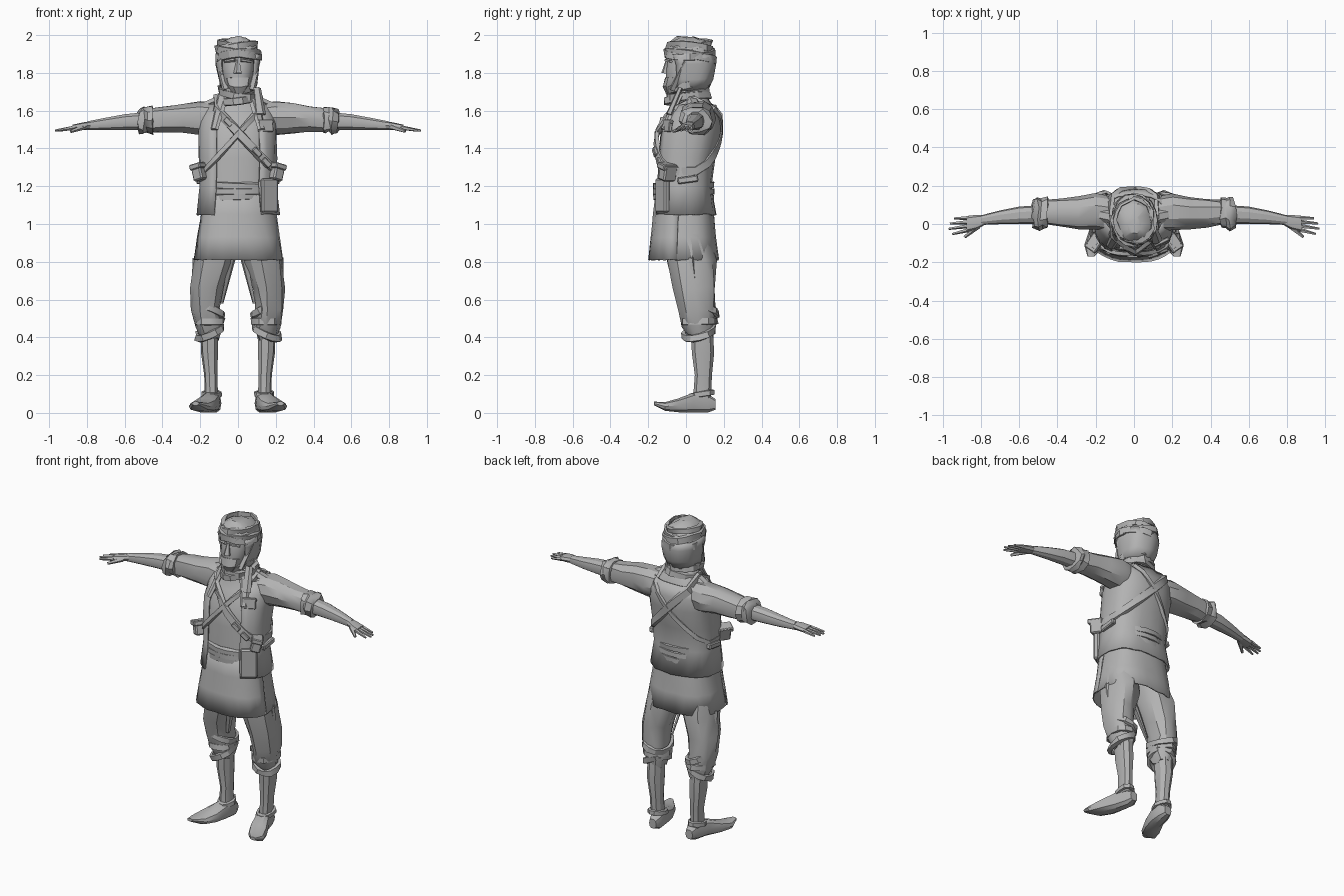
import bpy, bmesh, math, random
from mathutils import Vector

random.seed(4)
if "Cube" in bpy.data.objects:
    bpy.data.objects.remove(bpy.data.objects["Cube"])

grey = bpy.data.materials.new("plain grey")
grey.use_nodes = True
tone = (0.45, 0.45, 0.45, 1)
grey.diffuse_color = tone
grey.node_tree.nodes["Principled BSDF"].inputs["Base Color"].default_value = tone


def build(name, verts, faces, thick=0, angle=32):
    mesh = bpy.data.meshes.new(name)
    mesh.from_pydata([tuple(v) for v in verts], [], faces)
    bm = bmesh.new()
    bm.from_mesh(mesh)
    bmesh.ops.recalc_face_normals(bm, faces=bm.faces)
    bm.to_mesh(mesh)
    bm.free()
    mesh.materials.append(grey)
    obj = bpy.data.objects.new(name, mesh)
    bpy.context.collection.objects.link(obj)
    if thick:
        mod = obj.modifiers.new("cloth", "SOLIDIFY")
        mod.thickness = thick
        mod.offset = 0
    bpy.ops.object.select_all(action='DESELECT')
    obj.select_set(True)
    bpy.context.view_layer.objects.active = obj
    bpy.ops.object.shade_smooth_by_angle(angle=math.radians(angle))
    return obj


def power(v, p):
    return math.copysign(abs(v) ** p, v)


def loft(name, rings, n=14, axis='z', s=1, p=0.85, jitter=0, arc=None, cap=True, thick=0):
    """Skin over rings of (x, y, z, radius, radius) set across one axis."""
    count = n + 1 if arc else n
    start, end = arc or (0, 360)
    verts, faces = [], []
    for x, y, z, a, b in rings:
        for i in range(count):
            t = math.radians(start + (end - start) * i / n)
            u, v = a * power(math.cos(t), p), b * power(math.sin(t), p)
            off = {'z': (u, v, 0), 'x': (0, u, v), 'y': (u, 0, v)}[axis]
            pt = Vector((x, y, z)) + Vector(off)
            pt += Vector([random.uniform(-jitter, jitter) for _ in range(3)])
            verts.append((pt.x * s, pt.y, pt.z))
    for r in range(len(rings) - 1):
        for i in range(n):
            j = (i + 1) % count
            faces.append((r * count + i, r * count + j, (r + 1) * count + j, (r + 1) * count + i))
    if cap and not arc:
        faces.append(tuple(range(count)))
        faces.append(tuple(range(len(verts) - count, len(verts))))
    return build(name, verts, faces, thick)


def ribbon(name, path, width, thick, centre, jitter=0):
    """Closed flat band along a path that circles a centre."""
    verts, faces, n = [], [], len(path)
    path = [Vector(q) for q in path]
    for i, q in enumerate(path):
        tangent = (path[(i + 1) % n] - path[i - 1]).normalized()
        out = Vector((q.x - centre[0], q.y - centre[1], 0)).normalized()
        side = tangent.cross(out).normalized() * width / 2
        for k, h in ((-1, -1), (1, -1), (0.8, 1), (-0.8, 1)):
            wob = random.uniform(-jitter, jitter)
            verts.append(q + side * k + out * (h * thick / 2 + wob))
    for i in range(n):
        for k in range(4):
            j, m = (i + 1) % n, (k + 1) % 4
            faces.append((i * 4 + k, j * 4 + k, j * 4 + m, i * 4 + m))
    return build(name, verts, faces)


def wrap(name, c, a, b, width, thick, tx=0, ty=0, jitter=0, n=18):
    path = []
    for i in range(n):
        t = 2 * math.pi * i / n
        u, v = math.cos(t), math.sin(t)
        path.append((c[0] + a * u, c[1] + b * v, c[2] + tx * u + ty * v))
    return ribbon(name, path, width, thick, c, jitter)


def limb(name, p0, p1, r0, r1, s=1, n=6, flat=1):
    p0, p1 = [Vector((q[0] * s, q[1], q[2])) for q in (p0, p1)]
    turn = (p1 - p0).to_track_quat('Z', 'Y')
    verts = []
    for q, r in ((p0, r0), (p1, r1)):
        for i in range(n):
            t = 2 * math.pi * i / n
            verts.append(q + turn @ Vector((r * math.cos(t), r * flat * math.sin(t), 0)))
    faces = [(i, (i + 1) % n, n + (i + 1) % n, n + i) for i in range(n)]
    faces += [tuple(range(n)), tuple(range(n, 2 * n))]
    return build(name, verts, faces)


def box(name, loc, size, rot=(0, 0, 0), bevel=0.008):
    bpy.ops.mesh.primitive_cube_add(size=1, location=loc, rotation=[math.radians(r) for r in rot])
    obj = bpy.context.object
    obj.name = name
    obj.scale = size
    bpy.ops.object.transform_apply(location=False, rotation=False, scale=True)
    obj.modifiers.new("soft edge", "BEVEL").width = bevel
    obj.data.materials.append(grey)
    return obj


# Shirt and open vest
torso = [(0, -.01, 1.05, .185, .15), (0, -.015, 1.2, .18, .135), (0, -.005, 1.35, .185, .14),
         (0, .015, 1.48, .185, .15), (0, .04, 1.56, .18, .125), (0, .045, 1.63, .14, .095),
         (0, .03, 1.69, .075, .07)]
loft("shirt", torso, n=20, p=0.8)
vest = [(x, y, z, a + .017, b + .012) for x, y, z, a, b in torso[:-1]]
vest[0] = (0, -.01, 1.05, .215, .165)
loft("vest", vest, n=22, p=0.8, arc=(-60, 240), jitter=.004, thick=.01)


def surface_y(x, z, side):
    """Depth of the vest at a given x and height; side -1 is the front."""
    for lo, hi in zip(torso, torso[1:]):
        if z <= hi[2]:
            break
    f = min(1, (z - lo[2]) / (hi[2] - lo[2]))
    _, y, _, a, b = [p + (q - p) * f for p, q in zip(lo, hi)]
    a, b = a + .02, b + .02
    return y + side * b * max(0, 1 - min(1, abs(x) / a) ** 2.5) ** 0.4


# Tunic skirt in two overlapping panels, and the sash
skirt = [(0, -.01, 1.22, .18, .14), (0, -.01, 1.05, .2, .16), (0, -.01, .93, .22, .172), (0, -.01, .81, .24, .187)]
loft("skirt_front", skirt, n=14, p=0.8, arc=(200, 352), jitter=.003, thick=.008)
loft("skirt_back", [(x, y, z, a - .008, b - .006) for x, y, z, a, b in skirt],
     n=18, p=0.8, arc=(-20, 214), jitter=.004, thick=.008)
for i in range(3):
    wrap("sash_fold", (0, -.012, 1.14 + i * .032), .185, .155, .036, .016, ty=.004 * (i - 1), tx=.008 * (1 - i), jitter=.003)

# Crossed shoulder straps with buckles
for name, x0, z0, x1, z1, w in (("bandolier", -.12, 1.61, .195, 1.28, .05),
                                ("thin_strap", .12, 1.61, -.195, 1.26, .03)):
    steps = [i / 8 for i in range(9)]
    line = [(x0 + (x1 - x0) * f, z0 + (z1 - z0) * f) for f in steps]
    path = [(x, surface_y(x, z, -1), z) for x, z in line]
    path += [(x, surface_y(x, z, 1), z) for x, z in reversed(line)]
    path.append((x0, .045, z0 + .055))
    ribbon(name, path, w, .02, (0, .01), .002)
for x, z in ((-.05, 1.54), (.1, 1.38), (.15, 1.325)):
    box("strap_buckle", (x, surface_y(x, z, -1) - .012, z), (.055, .02, .03), (0, 45, 18 if x > 0 else -10), .004)

# Hip pouches, side bag and chest pocket
for s in (-1, 1):
    box("hip_pouch", (.2 * s, -.095, 1.275), (.06, .08, .09), (0, 15 * s, 35 * s))
    box("pouch_flap", (.207 * s, -.1, 1.305), (.068, .088, .03), (0, 15 * s, 35 * s), .005)
    box("side_pocket", (.205 * s, .01, 1.235), (.03, .11, .035), (8, 0, 0), .006)
    limb("collar_lapel", (.075, -.03, 1.69), (.125, -.12, 1.5), .035, .022, s, flat=.5)
    limb("shoulder_fold", (.09, .03, 1.66), (.24, .06, 1.60), .035, .03, s, flat=.7)
box("hip_bag", (.165, -.125, 1.15), (.1, .035, .18), (0, 0, 32))
box("chest_pocket", (.145, surface_y(.145, 1.52, -1), 1.52), (.085, .02, .065), (-8, 0, 25), .004)
box("pocket_flap", (.145, surface_y(.145, 1.54, -1) - .008, 1.54), (.09, .02, .018), (-8, 0, 25), .004)

for s in (-1, 1):
    # Sleeve, rolled cuff and forearm
    loft("sleeve", [(.12, .055, 1.56, .09, .085), (.2, .065, 1.56, .095, .09), (.29, .06, 1.56, .085, .08),
                    (.38, .06, 1.555, .075, .07), (.47, .06, 1.55, .065, .062)], n=10, axis='x', s=s, jitter=.005)
    loft("rolled_cuff", [(.45, .06, 1.55, .055, .05), (.455, .06, 1.55, .085, .075), (.485, .055, 1.55, .08, .066),
                         (.5, .055, 1.55, .09, .075), (.525, .055, 1.545, .08, .066), (.53, .055, 1.545, .05, .045)],
         n=10, axis='x', s=s, jitter=.008)
    loft("forearm", [(.5, .05, 1.545, .048, .048), (.6, .045, 1.54, .046, .043), (.7, .035, 1.53, .036, .034),
                     (.8, .02, 1.52, .025, .024)], n=10, axis='x', s=s)
    # Hand
    loft("palm", [(.78, .02, 1.522, .024, .022), (.82, .01, 1.518, .038, .02), (.875, 0, 1.51, .042, .016)],
         n=8, axis='x', s=s)
    for i, reach in enumerate((.94, .962, .968, .95)):
        y = .032 - i * .021
        limb("finger", (.865, y, 1.51), (reach, y * 1.3 - .012, 1.495), .012, .006, s, n=5)
    limb("thumb", (.815, -.01, 1.515), (.885, -.068, 1.49), .016, .008, s, n=5)

    # Baggy trouser leg with gathered folds
    loft("trouser_leg", [(.11, 0, .95, .1, .12), (.13, .03, .8, .1, .125), (.16, .045, .66, .085, .11),
                         (.165, .06, .55, .075, .095), (.15, .07, .46, .07, .085), (.145, .08, .39, .045, .055)],
         n=12, s=s, jitter=.01)
    for i in range(3):
        limb("inner_fold", (.025 + .03 * i, -.03 + .05 * i, .84), (.085 + .02 * i, .02 + .03 * i, .58), .03, .012, s, 4, .4)
        wrap("knee_wrap", (.152 * s, .07, .43 + i * .055), .068 + i * .005, .082 + i * .006, .04, .016,
             tx=.03 * s * (i - 1), ty=.022 - .02 * i, jitter=.008, n=12)
    limb("outer_fold", (.215, .03, .82), (.225, .06, .6), .028, .02, s, 5, .6)

    # Calf, ankle and turned-out shoe
    loft("calf", [(.15, .085, .43, .048, .058), (.15, .09, .32, .046, .06), (.143, .092, .2, .036, .046),
                  (.14, .085, .08, .036, .048)], n=9, s=s)
    loft("shoe", [(.13, .155, .045, .025, .03), (.13, .115, .052, .042, .052), (.145, .04, .055, .05, .055),
                  (.175, -.04, .04, .062, .038), (.205, -.11, .034, .055, .024), (.225, -.17, .05, .018, .01)],
         n=10, axis='y', s=s, p=.75)
    wrap("shoe_collar", (.14 * s, .085, .1), .046, .06, .03, .014, ty=.01, jitter=.004, n=10)

# Neck, face and beard
loft("neck", [(0, .03, 1.62, .07, .075), (0, .02, 1.76, .06, .07)], n=10)
loft("face", [(0, -.04, 1.695, .04, .055), (0, -.02, 1.745, .075, .09), (0, -.005, 1.82, .088, .1),
              (0, .01, 1.91, .09, .105), (0, .01, 1.96, .06, .07)], n=14)
loft("beard", [(0, -.075, 1.69, .03, .03), (0, -.065, 1.73, .06, .06), (0, -.055, 1.775, .072, .058)], n=10, jitter=.004)
limb("nose", (0, -.108, 1.797), (0, -.098, 1.87), .024, .008, n=5)
for s in (-1, 1):
    limb("brow", (.015, -.102, 1.868), (.07, -.08, 1.86), .014, .01, s, 5, .7)

# Head cloth: hood over the crown and nape, with twisted wraps
loft("hood", [(0, .015, 1.71, .085, .095), (0, .03, 1.77, .1, .11), (0, .03, 1.85, .11, .125), (0, .02, 1.9, .112, .125)],
     n=14, arc=(-40, 220), jitter=.005, thick=.01)
loft("turban_crown", [(0, .02, 1.885, .108, .125), (.0, .015, 1.93, .105, .12), (0, .01, 1.965, .08, .092),
                      (0, -.005, 1.99, .035, .045)], n=14, jitter=.007)
for z, tx, ty, w in ((1.885, .012, -.02, .05), (1.905, -.02, .0, .045), (1.93, .018, -.012, .04), (1.95, -.012, .01, .035)):
    k = 1 - max(0, z - 1.9) * 3
    wrap("turban_wrap", (0, .02, z), .112 * k, .128 * k, w, .018, tx, ty, .008, 16)
for z, a, tx, ty in ((1.665, .1, .012, .015), (1.695, .095, -.014, .02), (1.725, .09, .01, .022)):
    wrap("neck_scarf", (0, .01, z), a, a + .012, .042, .022, tx, ty, .009, 14)
for s in (-1, 1):
    limb("scarf_side", (.1, .0, 1.86), (.06, -.07, 1.71), .022, .026, s, 5, .6)
limb("scarf_tail", (.1, -.03, 1.72), (.12, -.09, 1.58), .022, .03, n=5, flat=.5)
